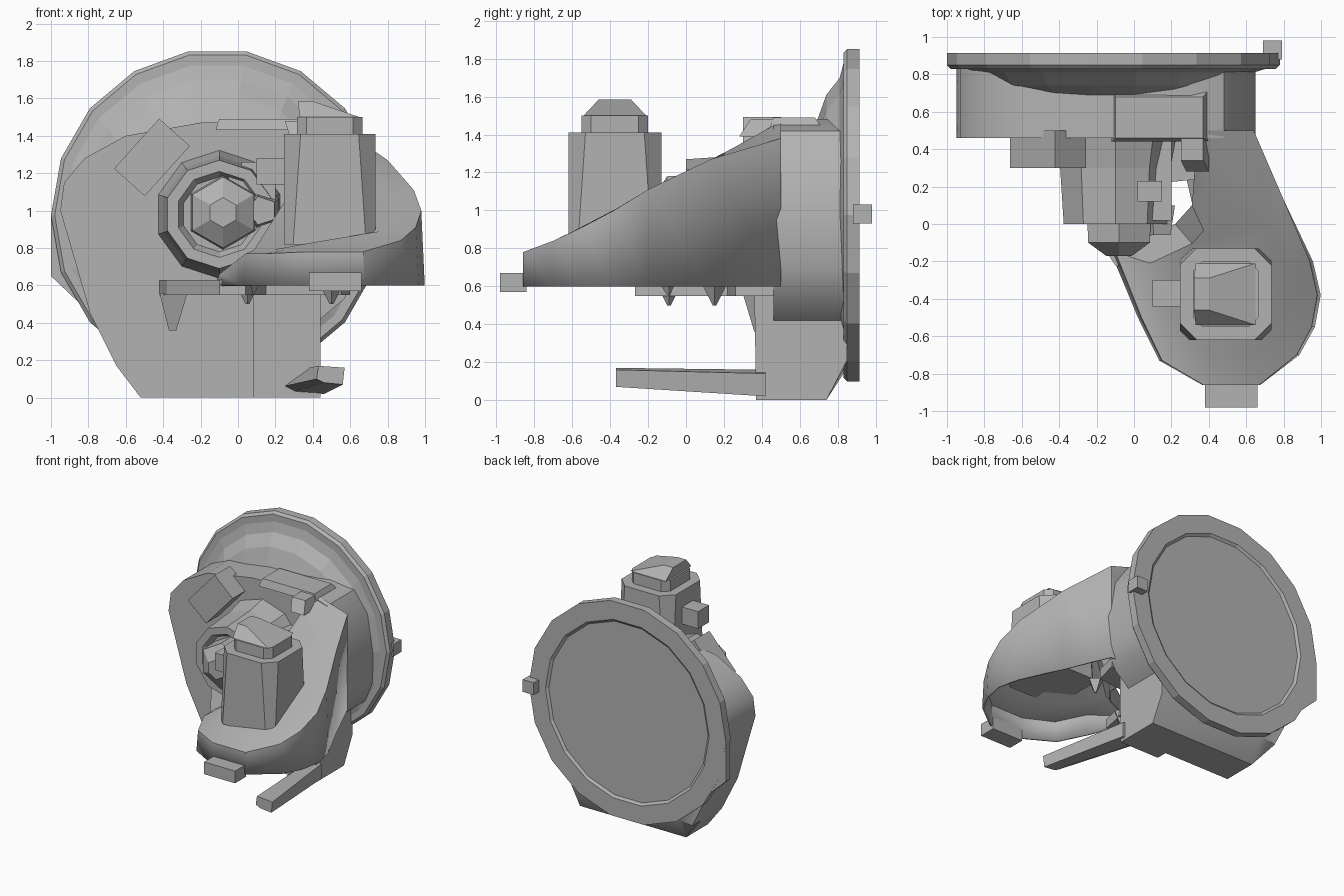
import bpy, bmesh
from math import cos, sin, pi, radians
from mathutils import Vector, Matrix

cube = bpy.data.objects.get("Cube")
if cube:
    bpy.data.objects.remove(cube)

grey = bpy.data.materials.new("cast_grey")
grey.use_nodes = True
grey.diffuse_color = (0.45, 0.45, 0.45, 1)
grey.node_tree.nodes["Principled BSDF"].inputs["Base Color"].default_value = (0.45, 0.45, 0.45, 1)


def finish(name, bm, smooth=False):
    bmesh.ops.recalc_face_normals(bm, faces=bm.faces)
    me = bpy.data.meshes.new(name)
    bm.to_mesh(me)
    bm.free()
    me.materials.append(grey)
    ob = bpy.data.objects.new(name, me)
    bpy.context.collection.objects.link(ob)
    if smooth:
        bpy.ops.object.select_all(action='DESELECT')
        ob.select_set(True)
        bpy.context.view_layer.objects.active = ob
        bpy.ops.object.shade_smooth_by_angle(angle=radians(35))
    return ob


def loft(name, rings, caps=(True, True), smooth=False):
    """Skin a stack of rings that share a point count."""
    bm = bmesh.new()
    rows = [[bm.verts.new(p) for p in ring] for ring in rings]
    n = len(rows[0])
    for a, b in zip(rows, rows[1:]):
        for i in range(n):
            j = (i + 1) % n
            bm.faces.new((a[i], a[j], b[j], b[i]))
    for row, cap in zip((rows[0], rows[-1]), caps):
        if cap:
            bm.faces.new(row)
    return finish(name, bm, smooth)


def ring_y(x, z, r, y, n, turn=0.5):
    return [(x + r * cos(2 * pi * (i + turn) / n), y, z + r * sin(2 * pi * (i + turn) / n)) for i in range(n)]


def ring_z(x, y, r, z, n):
    return [(x + r * cos(2 * pi * i / n), y + r * sin(2 * pi * i / n), z) for i in range(n)]


def rect(x0, x1, y0, y1, z):
    return [(x0, y0, z), (x1, y0, z), (x1, y1, z), (x0, y1, z)]


def chamfered(x, y, h, c, z):
    """Square of half width h with corners cut by c."""
    k = h - c
    pts = [(h, -k), (h, k), (k, h), (-k, h), (-h, k), (-h, -k), (-k, -h), (k, -h)]
    return [(x + a, y + b, z) for a, b in pts]


def box(name, lo, hi):
    return loft(name, [rect(lo[0], hi[0], lo[1], hi[1], z) for z in (lo[2], hi[2])])


# Round rear flange with a shallow recess in its back, and its flat left ear
steps = [(0.87, 0.83), (0.89, 0.85), (0.89, 0.915), (0.74, 0.915), (0.72, 0.9)]
loft("rear_flange", [ring_y(-0.11, 0.975, r, y, 18, 0) for r, y in steps])
ear = [(-1.0, 0.98), (-1.0, 0.65), (-0.8, 0.46), (-0.85, 0.8)]
loft("flange_ear", [[(x, y, z) for x, z in ear] for y in (0.86, 0.914)])

# Stepped flare between drum and flange
flare = [(0.87, 0.61, 0.69), (0.93, 0.69, 0.74), (0.955, 0.755, 0.81), (0.975, 0.87, 0.845)]
loft("flange_flare", [ring_y(-0.115, z, r, y, 18, 0) for z, r, y in flare])

# Drum with a flat foot
outline = [(-0.95, 1.0), (-0.93, 1.15), (-0.82, 1.28), (-0.6, 1.4), (-0.2, 1.47), (0.3, 1.48), (0.48, 1.42),
           (0.6, 1.25), (0.65, 0.95), (0.64, 0.7), (0.57, 0.53), (0.44, 0.42), (0.44, 0.0), (-0.52, 0.0),
           (-0.65, 0.17), (-0.79, 0.45)]
loft("drum", [[(x, y, z) for x, z in outline] for y in (0.46, 0.74)]
     + [[(x, 0.85, max(z, 0.3 - abs(x) * 0.2)) for x, z in outline]], smooth=True)
loft("foot", [rect(0.08, 0.44, 0.37, 0.74, 0), rect(0.08, 0.44, 0.36, 0.78, 0.58)])
loft("drum_top_lip", [rect(-0.12, 0.4, 0.44, 0.72, 1.43), rect(-0.1, 0.37, 0.46, 0.68, 1.49)])
loft("lip_corner", [rect(0.28, 0.4, 0.28, 0.48, 1.39), rect(0.25, 0.37, 0.34, 0.48, 1.48)])

# Curved duct shell: x, y and rim height around the footprint, open below
foot = [(0.64, 0.5, 1.38), (0.8, 0.13, 1.27), (0.94, -0.2, 1.11), (0.98, -0.38, 1.0), (0.95, -0.55, 0.91),
        (0.87, -0.7, 0.84), (0.67, -0.86, 0.78), (0.37, -0.86, 0.78), (0.15, -0.73, 0.77), (0.04, -0.5, 0.77),
        (-0.1, -0.15, 0.66), (0.22, 0.0, 0.78), (0.31, 0.1, 1.2), (0.34, 0.5, 1.47)]
mid = Vector((0.52, -0.35))


def sloped_top(k):
    """Inner ring lying on the slope that falls toward the front."""
    pts = []
    for x, y, z in foot:
        p = Vector((x, y)).lerp(mid, k)
        pts.append((p.x, p.y, 1.2 + 0.52 * p.y if p.x > 0.28 else 0.79))
    return pts


base = [(mid.x + (x - mid.x) * 1.04 if y < 0 else x, y, 0.6) for x, y, z in foot]
duct = loft("duct", [base, foot, sloped_top(0.3)], caps=(False, True), smooth=True)
shell = duct.modifiers.new("wall", 'SOLIDIFY')
shell.thickness = 0.015

# Thin bracket under the duct
plate = [(-0.42, 0.46), (-0.38, 0.2), (-0.1, -0.22), (0.04, -0.27), (0.15, 0.22), (0.55, 0.26), (0.6, 0.46)]
loft("bracket", [[(x, y, z) for x, y in plate] for z in (0.55, 0.63)])
loft("bracket_tab", [rect(-0.37, -0.33, 0.36, 0.4, 0.36), rect(-0.42, -0.27, 0.3, 0.46, 0.56)])
for i, (x, y) in enumerate([(0.05, -0.09), (0.5, 0.15)]):
    loft(f"stud_{i + 1}", [ring_z(x, y, 0.01, 0.5, 4), ring_z(x, y, 0.06, 0.6, 4)])

# Upright canister, collar and wedge cap
cx, cy = 0.49, -0.375
loft("canister", [chamfered(cx, cy, 0.245, c, z) for c, z in ((0.05, 0.82), (0.09, 1.41))])
loft("canister_collar", [chamfered(cx, cy, 0.175, 0.05, z) for z in (1.4, 1.5)])
loft("canister_cap", [rect(0.33, 0.65, -0.54, -0.21, 1.5), rect(0.32, 0.4, -0.46, -0.29, 1.585)])
box("canister_nub", (0.1, -0.44, 1.14), (0.26, -0.3, 1.28))

# Central boss with recessed face, hub nut and small lugs
loft("central_boss", [ring_y(-0.1, 0.98, r, y, 10) for r, y in
                      ((0.35, 0.5), (0.31, 0.3), (0.29, 0.0), (0.23, 0.0), (0.2, 0.05))])
loft("hub_nut", [ring_y(-0.08, 0.99, r, y, 6) for r, y in ((0.2, 0.1), (0.19, -0.1), (0.08, -0.17))])
box("boss_lug", (0.02, 0.12, 1.15), (0.15, 0.23, 1.26))
box("boss_web", (-0.05, 0.02, 0.9), (0.2, 0.48, 1.18))
loft("side_lug", [ring_y(0.13, 1.0, r, y, 5) for r, y in ((0.11, 0.1), (0.08, -0.06))])

# Tilted block on the drum face
block = box("tilted_block", (-0.18, -0.1, -0.11), (0.18, 0.1, 0.11))
block.matrix_world = Matrix.Translation((-0.46, 0.4, 1.285)) @ Matrix.Rotation(radians(-48), 4, 'Y')

# Front tab and rear pin
box("front_tab", (0.38, -0.98, 0.57), (0.66, -0.84, 0.67))
box("rear_pin", (0.69, 0.88, 0.93), (0.79, 0.98, 1.03))

# Lever reaching forward from the foot
section = [(0.24, 0.06), (0.3, 0.03), (0.46, 0.02), (0.46, 0.14), (0.38, 0.16)]
tip = [(0.42, 0.1), (0.46, 0.08), (0.56, 0.07), (0.57, 0.16), (0.43, 0.17)]
loft("lever", [[(x, 0.42, z) for x, z in section], [(x, -0.37, z) for x, z in tip]])
